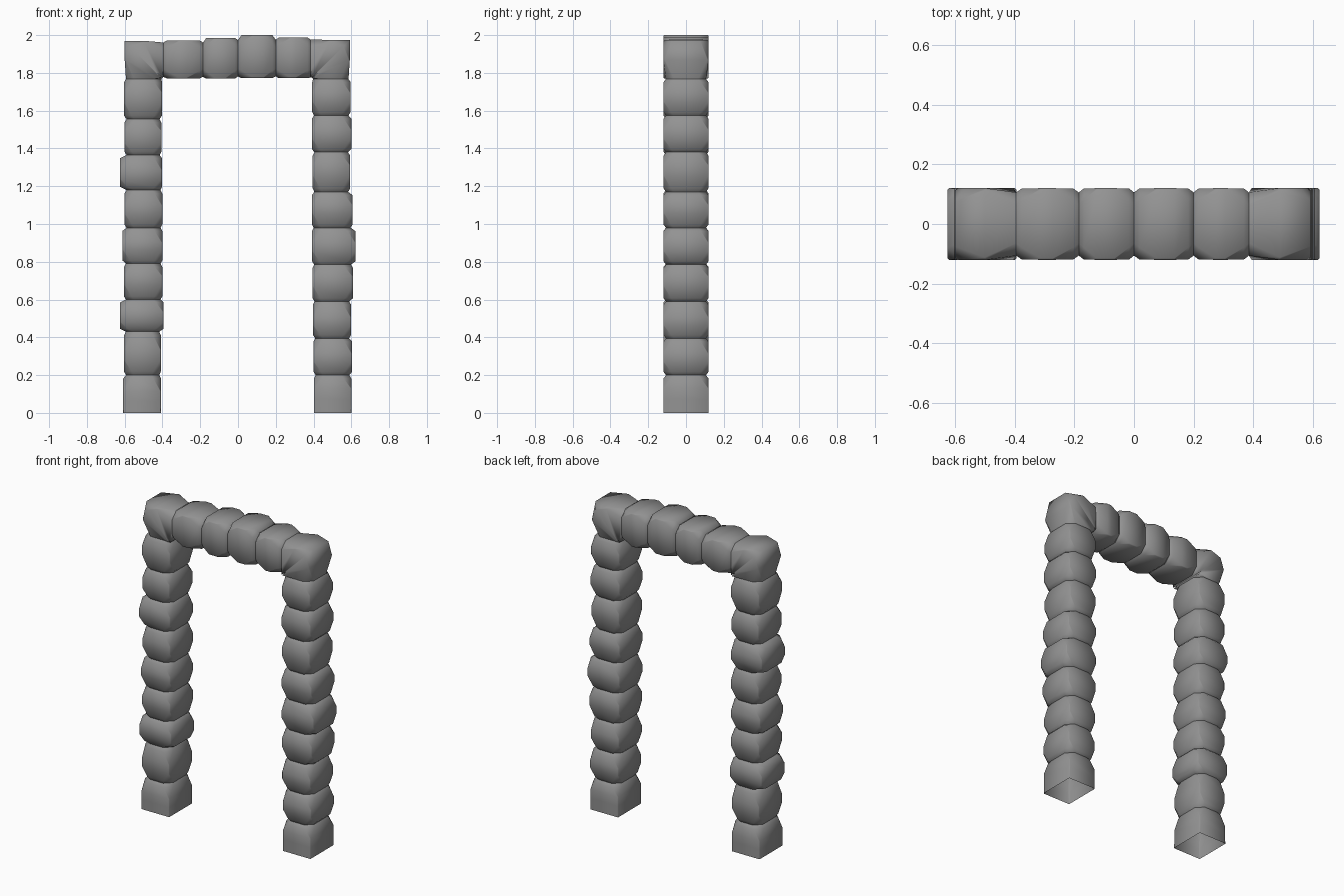
import bpy, bmesh, random
from mathutils import Vector

if "Cube" in bpy.data.objects:
    bpy.data.objects.remove(bpy.data.objects["Cube"])

random.seed(4)
H = 0.12          # half depth of the frame
rings = []        # (outer point, inner point, half depth, corner chamfer)


def add_ring(outer, inner, half=H, chamfer=0.006):
    rings.append((Vector((outer[0], 0, outer[1])), Vector((inner[0], 0, inner[1])), half, chamfer))


SEAM = H - 0.014  # half depth at the pinched joints


def stone_rings(seams, outs, ins, open_start):
    """Rings along one run: pinched, rounded seams and square-cornered stone bodies."""
    sections = []
    for i, (o, n) in enumerate(zip(outs, ins)):
        a, b = seams[i], seams[i + 1]
        s = 1 if o > n else -1
        if i == 0 and open_start:
            sections.append((a, o, n, H - 0.001, 0.003))
        else:
            po, pn = (outs[i - 1], ins[i - 1]) if i else (o, n)
            so, sn = s * min(s * o, s * po), s * max(s * n, s * pn)
            sections.append((a, so - s * 0.011, sn + s * 0.009, SEAM, 0.042))
            sections.append((a + (b - a) * 0.09, o, n, H - 0.001, 0.04))
        low = random.uniform(0.28, 0.42)
        high = random.uniform(0.56, 0.7)
        for t in (low, high):
            sections.append((a + (b - a) * t, o, n, H, 0.005))
        sections.append((b - (b - a) * 0.09, o, n, H - 0.001, 0.04))
    s = 1 if outs[-1] > ins[-1] else -1
    sections.append((seams[-1], outs[-1] - s * 0.011, ins[-1] + s * 0.004, SEAM, 0.042))
    return sections


# left leg, running upward
left = stone_rings(
    [0, 0.2, 0.43, 0.6, 0.79, 0.98, 1.18, 1.365, 1.555, 1.768],
    [-0.608, -0.604, -0.624, -0.604, -0.612, -0.601, -0.625, -0.601, -0.604],
    [-0.408, -0.408, -0.394, -0.401, -0.401, -0.401, -0.402, -0.406, -0.402], True)
for z, o, n, h, c in left:
    add_ring((o, z), (n, z), h, c)
# left corner stone
add_ring((-0.60, 1.87), (-0.404, 1.770), H, 0.008)
add_ring((-0.60, 1.97), (-0.402, 1.772), H, 0.045)
add_ring((-0.50, 1.97), (-0.400, 1.774), H, 0.008)

# lintel, running to the right
beam = stone_rings(
    [-0.395, -0.185, 0.0, 0.2, 0.385],
    [1.972, 1.985, 2.0, 1.987],
    [1.77, 1.769, 1.772, 1.772], False)
for x, o, n, h, c in beam:
    add_ring((x, o), (x, n), h, c)
# right corner stone
add_ring((0.49, 1.975), (0.391, 1.776), H, 0.008)
add_ring((0.592, 1.973), (0.393, 1.774), H, 0.045)
add_ring((0.592, 1.87), (0.395, 1.772), H, 0.008)

# right leg, running downward
right = stone_rings(
    [0, 0.2, 0.395, 0.59, 0.785, 0.98, 1.17, 1.38, 1.575, 1.768],
    [0.6, 0.604, 0.599, 0.609, 0.622, 0.607, 0.594, 0.6, 0.596],
    [0.402, 0.4, 0.396, 0.394, 0.392, 0.391, 0.395, 0.391, 0.393], True)
for z, o, n, h, c in reversed(right):
    add_ring((o, z), (n, z), h, c)

# skin the rings into one tube, open at the feet
bm = bmesh.new()
loops = []
for outer, inner, h, c in rings:
    d = (inner - outer).normalized()
    y = Vector((0, 1, 0))
    pts = [outer + y * (h - c), outer + d * c + y * h, inner - d * c + y * h, inner + y * (h - c),
           inner - y * (h - c), inner - d * c - y * h, outer + d * c - y * h, outer - y * (h - c)]
    loops.append([bm.verts.new(p) for p in pts])
for a, b in zip(loops, loops[1:]):
    for i in range(8):
        j = (i + 1) % 8
        bm.faces.new((a[i], a[j], b[j], b[i])).smooth = True
bmesh.ops.recalc_face_normals(bm, faces=bm.faces)

# crisp joints between stones, everything else smooth
for loop, (_, _, h, _) in zip(loops, rings):
    if h == SEAM:
        for i in range(8):
            edge = bm.edges.get((loop[i], loop[(i + 1) % 8]))
            edge.smooth = False

mesh = bpy.data.meshes.new("stone_door_frame")
bm.to_mesh(mesh)
bm.free()

# dark grey stone
stone = bpy.data.materials.new("dark_stone")
stone.diffuse_color = (0.29, 0.29, 0.29, 1)
stone.use_nodes = True
stone.node_tree.nodes["Principled BSDF"].inputs["Base Color"].default_value = stone.diffuse_color
mesh.materials.append(stone)

frame = bpy.data.objects.new("stone_door_frame", mesh)
bpy.context.collection.objects.link(frame)
